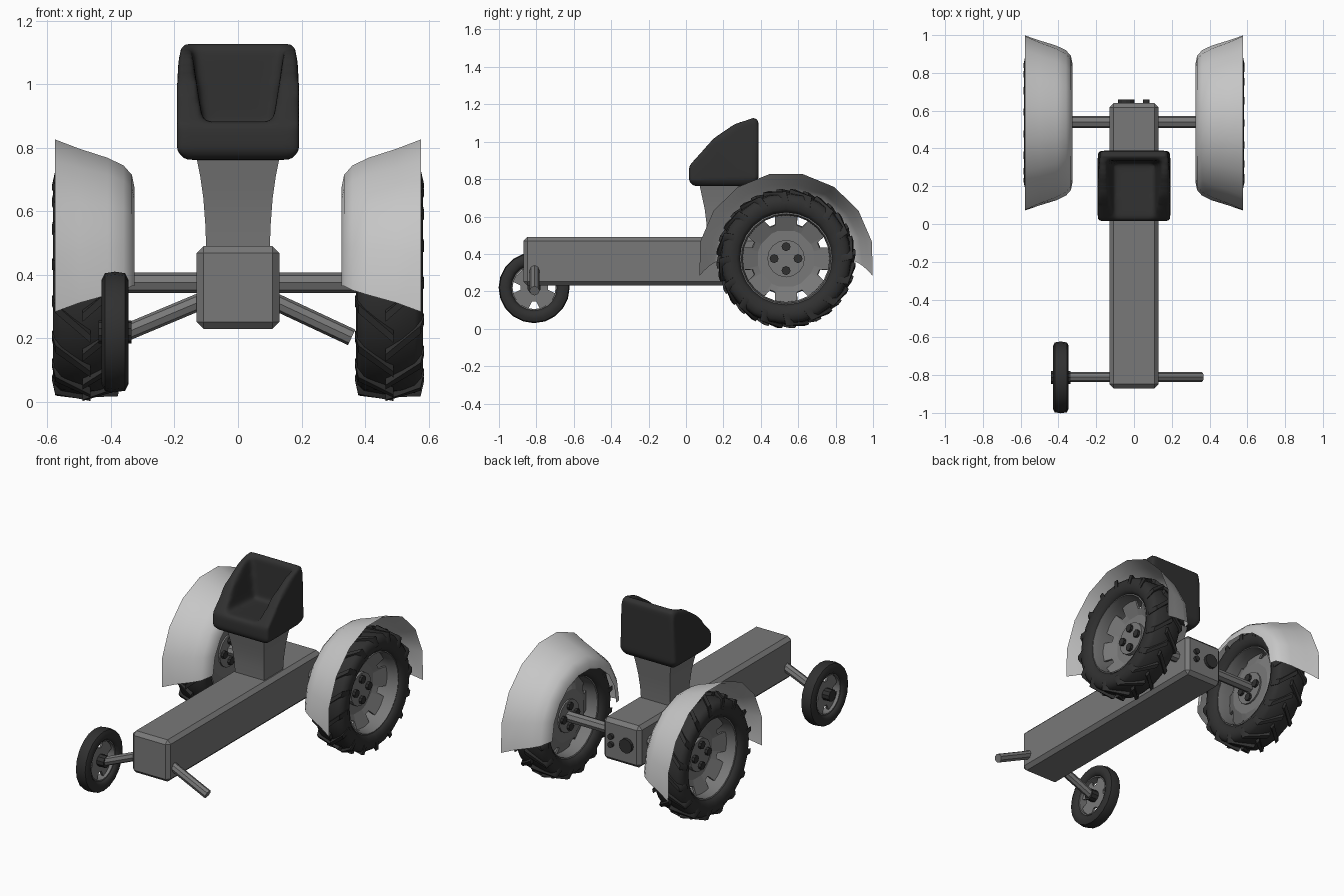
import bpy, bmesh, math
from mathutils import Vector

if "Cube" in bpy.data.objects:
    bpy.data.objects.remove(bpy.data.objects["Cube"])


def material(name, v):
    m = bpy.data.materials.new(name)
    m.diffuse_color = (v, v, v, 1)
    m.use_nodes = True
    m.node_tree.nodes["Principled BSDF"].inputs["Base Color"].default_value = m.diffuse_color
    return m


GREY = material("mid grey metal", 0.19)
LIGHT = material("light grey paint", 0.58)
DARK = material("black rubber", 0.03)


def finish(name, bm, mat, smooth=None, fix=True):
    if fix:
        bmesh.ops.recalc_face_normals(bm, faces=bm.faces[:])
    me = bpy.data.meshes.new(name)
    bm.to_mesh(me)
    bm.free()
    ob = bpy.data.objects.new(name, me)
    bpy.context.collection.objects.link(ob)
    me.materials.append(mat)
    bpy.ops.object.select_all(action='DESELECT')
    ob.select_set(True)
    bpy.context.view_layer.objects.active = ob
    if smooth:
        bpy.ops.object.shade_smooth_by_angle(angle=math.radians(smooth))
    return ob


def bridge(bm, a, b, closed=True):
    n = len(a)
    for i in range(n if closed else n - 1):
        j = (i + 1) % n
        bm.faces.new((a[i], a[j], b[j], b[i]))


def lathe(name, profile, c, segs, mat, smooth=40):
    """Spin a closed (x, r) profile about the x axis through c."""
    bm = bmesh.new()
    rings = []
    for k in range(segs):
        a = math.tau * k / segs
        rings.append([bm.verts.new((c[0] + x, c[1] + r * math.cos(a), c[2] + r * math.sin(a)))
                      for x, r in profile])
    for k in range(segs):
        bridge(bm, rings[k], rings[(k + 1) % segs])
    return finish(name, bm, mat, smooth)


def rod(name, p, q, r, mat, segs=8, smooth=None):
    bm = bmesh.new()
    p, q = Vector(p), Vector(q)
    bmesh.ops.create_cone(bm, cap_ends=True, segments=segs, radius1=r, radius2=r, depth=(q - p).length)
    rot = (q - p).to_track_quat('Z', 'Y')
    for v in bm.verts:
        v.co = rot @ v.co + (p + q) / 2
    return finish(name, bm, mat, smooth)


def star_disc(name, c, n, shift, r_mid, r_notch, r_out, flare, mat):
    """Wheel disc with n lobes reaching the rim and gaps between them."""
    bm = bmesh.new()
    inner, outer = [], []
    for k in range(n):
        for f, r in ((-.32, r_out), (.32, r_out), (.4, r_notch), (.6, r_notch)):
            a = math.tau * (k + f + shift) / n
            d = flare * (r - r_mid) / (r_out - r_mid)
            for ring, rad, x in ((inner, r_mid, 0), (outer, r, d)):
                ring.append(bm.verts.new((c[0] + x, c[1] + rad * math.cos(a), c[2] + rad * math.sin(a))))
    bridge(bm, inner, outer)
    bm.faces.new(inner)
    ob = finish(name, bm, mat)
    m = ob.modifiers.new("thickness", 'SOLIDIFY')
    m.thickness, m.offset = 0.012, 0
    return ob


def hull(name, sections, mat):
    """Convex block from (y, z, half width) points."""
    bm = bmesh.new()
    for y, z, hx in sections:
        bm.verts.new((hx, y, z))
        bm.verts.new((-hx, y, z))
    bmesh.ops.convex_hull(bm, input=bm.verts[:])
    return finish(name, bm, mat)


# chassis beam with chamfered edges
bm = bmesh.new()
bmesh.ops.create_cube(bm, size=1)
for v in bm.verts:
    v.co = (v.co.x * .26, v.co.y * 1.51 - .115, v.co.z * .26 + .36)
bmesh.ops.bevel(bm, geom=bm.edges[:], offset=.022, segments=1, affect='EDGES')
finish("chassis", bm, GREY)

# seat pedestal
bm = bmesh.new()
prev = None
for z, hx, y0, y1 in ((.48, .10, .115, .30), (.56, .103, .11, .305), (.64, .109, .10, .315),
                      (.71, .119, .085, .325), (.78, .133, .07, .335)):
    ring = [bm.verts.new(p) for p in ((-hx, y0, z), (hx, y0, z), (hx, y1, z), (-hx, y1, z))]
    if prev:
        bridge(bm, prev, ring)
    else:
        bm.faces.new(ring)
    prev = ring
bm.faces.new(prev)
finish("seat_pedestal", bm, GREY, 30)

# bucket seat: sloped block, hollowed and softened
cutter = hull("seat_cutter", ((-.06, .89, .11), (.325, .865, .11), (-.06, 1.25, .165), (.345, 1.25, .165)), DARK)
cutter.hide_render = True
seat = hull("seat", ((.04, .762, .168), (.36, .762, .168), (.014, .79, .192), (.016, .87, .192),
                     (.15, 1.02, .192), (.26, 1.095, .188), (.36, 1.128, .178),
                     (.388, 1.115, .178), (.388, .80, .192)), DARK)
m = seat.modifiers.new("hollow", 'BOOLEAN')
m.operation, m.object, m.solver = 'DIFFERENCE', cutter, 'EXACT'
bpy.ops.object.modifier_apply(modifier="hollow")
m = seat.modifiers.new("even", 'REMESH')
m.mode, m.voxel_size, m.use_smooth_shade = 'VOXEL', .012, True
m = seat.modifiers.new("soften", 'SMOOTH')
m.factor, m.iterations = .5, 10
bpy.data.objects.remove(cutter)

# axles
rod("rear_axle", (-.46, .54, .375), (.46, .54, .375), .033, GREY)
rod("front_axle_right", (.09, -.81, .328), (.358, -.81, .203), .027, GREY)
rod("front_axle_left", (-.09, -.81, .328), (-.36, -.81, .215), .027, GREY)

# front wheel, on one side only
FC = (-.3875, -.812, .22)
lathe("front_tyre", [(-.025, .122), (-.04, .138), (-.042, .165), (-.032, .185), (0, .19),
                     (.032, .185), (.042, .165), (.04, .138), (.025, .122)], FC, 20, DARK, 50)
star_disc("front_wheel_disc", FC, 4, .5, .06, .075, .128, 0, GREY)
lathe("front_rim", [(-.025, .115), (-.025, .126), (.025, .126), (.025, .115)], FC, 20, GREY)
rod("front_hub", (-.44, FC[1], FC[2]), (-.335, FC[1], FC[2]), .036, DARK, 10)

# sockets on the back of the chassis
for i, (x, z, r) in enumerate(((-.042, .36, .044), (.065, .388, .017), (.065, .338, .017))):
    rod("rear_socket_%d" % i, (x, .63, z), (x, .658, z), r, DARK, 12)

# rear wheels and mudguards on both sides
WY, WZ = .535, .375
for s, side in ((1, "right"), (-1, "left")):
    C = (s * .477, WY, WZ)
    half = [(.08, .245), (.1, .265), (.106, .30), (.1, .33), (.08, .347)]
    prof = half + [(0, .352)] + [(-x, r) for x, r in reversed(half)]
    lathe("rear_tyre_" + side, prof, C, 24, DARK, 50)

    # chevron lugs
    bm = bmesh.new()
    for k in range(16):
        for v in (1, -1):
            base = math.tau * (k + (0.5 if v < 0 else 0)) / 16
            prev = None
            for u, r0, r1, turn in ((.109, .295, .31, 0), (.098, .325, .358, 2), (-.012, .34, .373, 17)):
                ring = []
                for r, w in ((r0, -3.2), (r1, -2.2), (r1, 2.2), (r0, 3.2)):
                    a = base + math.radians(turn + w)
                    ring.append(bm.verts.new((C[0] + u * v, WY + r * math.cos(a), WZ + r * math.sin(a))))
                if prev:
                    bridge(bm, prev, ring)
                else:
                    bm.faces.new(ring)
                prev = ring
            bm.faces.new(prev)
    finish("rear_tyre_lugs_" + side, bm, DARK, 30)

    # rim, disc, hub and bolts
    lathe("rear_rim_" + side, [(-.075, .238), (-.08, .252), (.08, .252), (.085, .24), (.04, .232)],
          C, 24, GREY)
    star_disc("rear_wheel_disc_" + side, (s * .445, WY, WZ), 8, 0, .155, .19, .242, s * .04, GREY)
    rod("rear_hub_" + side, (s * .43, WY, WZ), (s * .475, WY, WZ), .1, GREY, 16)
    for k in range(4):
        y = WY + .064 * math.cos(k * math.pi / 2)
        z = WZ + .064 * math.sin(k * math.pi / 2)
        rod("rear_bolt_%s_%d" % (side, k), (s * .415, y, z), (s * .492, y, z), .024, DARK, 8)

    # mudguard: flared section swept over the wheel
    bm = bmesh.new()
    prev = None
    for k in range(10):
        ring = []
        for x, r, drop in ((.576, .47, 10), (.5, .44, 7), (.41, .41, 4), (.36, .385, 2),
                           (.334, .355, 0), (.326, .315, 0)):
            a = math.radians(-drop + (180 + 2 * drop) * k / 9)
            ring.append(bm.verts.new((s * x, WY + r * math.cos(a), WZ - .01 + r * math.sin(a))))
        if prev:
            bridge(bm, prev, ring, closed=False)
        prev = ring
    finish("mudguard_" + side, bm, LIGHT, 50)
